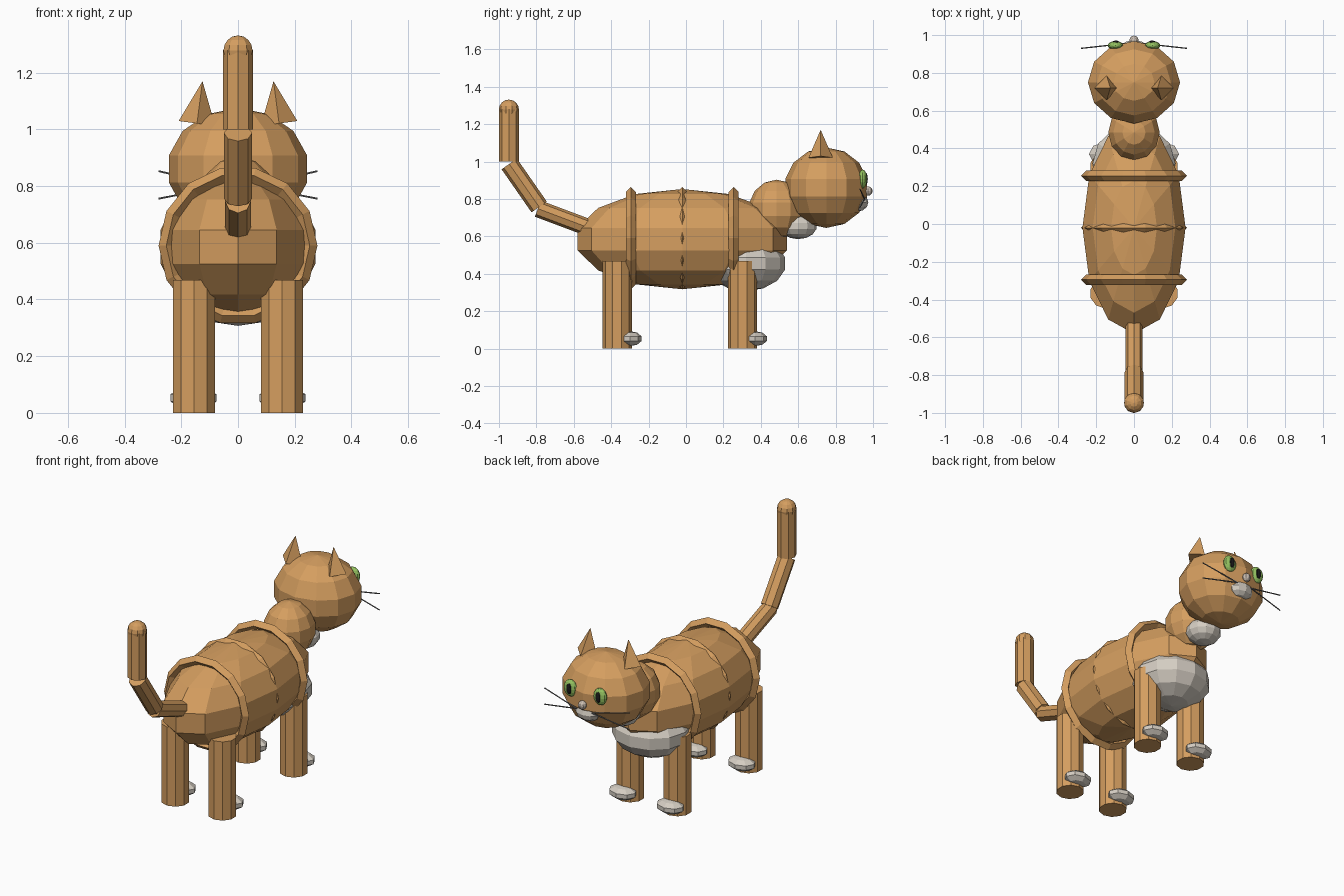
import bpy
import math
from mathutils import Vector

if "Cube" in bpy.data.objects:
    bpy.data.objects.remove(bpy.data.objects["Cube"])


def material(name, rgb):
    m = bpy.data.materials.new(name)
    m.diffuse_color = (*rgb, 1)
    m.use_nodes = True
    m.node_tree.nodes["Principled BSDF"].inputs["Base Color"].default_value = m.diffuse_color
    return m


FUR = material("orange_fur", (0.66, 0.34, 0.115))
WHITE = material("white_fur", (0.66, 0.61, 0.54))
NOSE = material("nose_beige", (0.60, 0.52, 0.45))
GREEN = material("eye_green", (0.30, 0.55, 0.12))
BLACK = material("pupil_black", (0.01, 0.01, 0.01))
GREY = material("whisker_grey", (0.18, 0.18, 0.18))


def finish(name, mat):
    ob = bpy.context.object
    ob.name = name
    ob.data.materials.append(mat)
    return ob


def ball(name, mat, loc, size, segs=12, rings=7):
    bpy.ops.mesh.primitive_uv_sphere_add(segments=segs, ring_count=rings, radius=1, location=loc)
    bpy.context.object.scale = size
    return finish(name, mat)


def rod(name, mat, a, b, r, sides=8):
    a, b = Vector(a), Vector(b)
    d = b - a
    bpy.ops.mesh.primitive_cylinder_add(vertices=sides, radius=r, depth=d.length, location=(a + b) / 2)
    ob = finish(name, mat)
    ob.rotation_euler = d.to_track_quat('Z', 'Y').to_euler()
    return ob


# Torso and raised fur bands
ball("torso", FUR, (0, -0.02, 0.585), (0.28, 0.575, 0.268))
for i, y in enumerate((-0.295, -0.02, 0.255)):
    bpy.ops.mesh.primitive_torus_add(major_segments=14, minor_segments=4, major_radius=0.253,
                                     minor_radius=0.027, location=(0, y, 0.59),
                                     rotation=(math.pi / 2, 0, 0))
    finish(f"fur_band_{i + 1}", FUR)

# Chest, neck and throat
ball("chest_patch", WHITE, (0, 0.32, 0.455), (0.225, 0.215, 0.148))
ball("neck", FUR, (0, 0.485, 0.745), (0.14, 0.15, 0.158))
ball("throat_patch", WHITE, (0, 0.60, 0.655), (0.10, 0.10, 0.07))

# Head, muzzle and nose
ball("head", FUR, (0, 0.75, 0.86), (0.25, 0.224, 0.215))
ball("muzzle", WHITE, (0, 0.915, 0.782), (0.08, 0.06, 0.05), 10, 6)
ball("nose", NOSE, (0, 0.973, 0.842), (0.025, 0.025, 0.025), 8, 6)

# Legs and paws
for side, s in (("left", -1), ("right", 1)):
    for place, y in (("back", -0.368), ("front", 0.302)):
        rod(f"{place}_{side}_leg", FUR, (s * 0.155, y, 0.0), (s * 0.155, y, 0.468), 0.078, 10)
        ball(f"{place}_{side}_paw", WHITE, (s * 0.157, y + 0.068, 0.053), (0.086, 0.066, 0.04), 8, 5)

    # Ears lean outward a little from the vertical
    bpy.ops.mesh.primitive_cone_add(vertices=4, radius1=0.065, depth=0.15,
                                    location=(s * 0.135, 0.72, 1.095),
                                    rotation=(0, s * -0.13, 0))
    finish(f"{side}_ear", FUR)

    # Eyes with upright pupils
    ball(f"{side}_eye", GREEN, (s * 0.098, 0.945, 0.907), (0.042, 0.023, 0.05), 12, 8)
    ball(f"{side}_pupil", BLACK, (s * 0.096, 0.962, 0.907), (0.019, 0.010, 0.032), 8, 6)

    # Whiskers
    for level, z in (("upper", 0.852), ("lower", 0.755)):
        rod(f"{side}_{level}_whisker", GREY, (s * 0.05, 0.955, 0.80), (s * 0.28, 0.93, z), 0.0035, 5)

# Jointed tail with a rounded tip
rod("tail_base", FUR, (0, -0.45, 0.62), (0, -0.792, 0.748), 0.046)
rod("tail_middle", FUR, (0, -0.785, 0.757), (0, -0.945, 0.987), 0.050)
rod("tail_end", FUR, (0, -0.947, 1.0), (0, -0.947, 1.28), 0.053)
ball("tail_tip", FUR, (0, -0.947, 1.277), (0.054, 0.054, 0.054), 10, 8)
